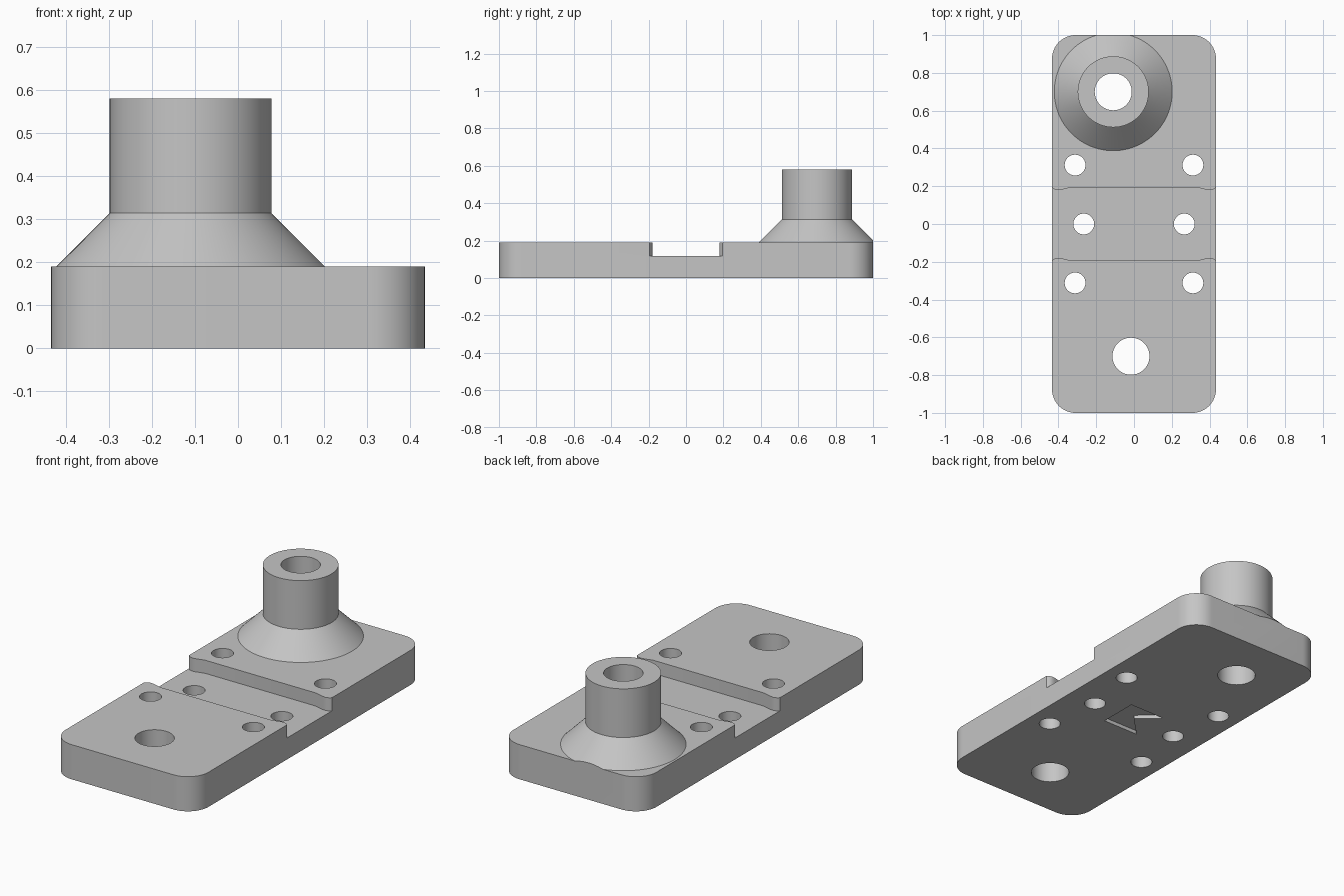
import bpy, bmesh, math

if "Cube" in bpy.data.objects:
    bpy.data.objects.remove(bpy.data.objects["Cube"])

TOP = 0.19            # plate thickness
FLOOR = 0.118         # channel floor height
HALF_W = 0.434
CORNER = 0.125
BOSS = (-0.11, 0.70)

grey = bpy.data.materials.new("plain grey")
grey.use_nodes = True
colour = (0.56, 0.56, 0.56, 1)
grey.diffuse_color = colour
grey.node_tree.nodes["Principled BSDF"].inputs["Base Color"].default_value = colour


def finish(name, bm):
    bmesh.ops.recalc_face_normals(bm, faces=bm.faces)
    mesh = bpy.data.meshes.new(name)
    bm.to_mesh(mesh)
    bm.free()
    mesh.materials.append(grey)
    obj = bpy.data.objects.new(name, mesh)
    bpy.context.collection.objects.link(obj)
    return obj


def prism(name, outline, z0, z1):
    bm = bmesh.new()
    face = bm.faces.new([bm.verts.new((x, y, z0)) for x, y in outline])
    new = bmesh.ops.extrude_face_region(bm, geom=[face])["geom"]
    verts = [v for v in new if isinstance(v, bmesh.types.BMVert)]
    bmesh.ops.translate(bm, verts=verts, vec=(0, 0, z1 - z0))
    return finish(name, bm)


def circle(x, y, r, n=64):
    return [(x + r * math.cos(math.tau * i / n), y + r * math.sin(math.tau * i / n))
            for i in range(n)]


def lathe(name, centre, profile, n=96):
    bm = bmesh.new()
    rings = [[bm.verts.new((x, y, z)) for x, y in circle(*centre, r, n)]
             for r, z in profile]
    for a, b in zip(rings, rings[1:]):
        for i in range(n):
            j = (i + 1) % n
            bm.faces.new((a[i], a[j], b[j], b[i]))
    bm.faces.new(rings[0])
    bm.faces.new(rings[-1])
    return finish(name, bm)


def combine(target, tool, operation):
    mod = target.modifiers.new("combine", "BOOLEAN")
    mod.operation = operation
    mod.solver = "EXACT"
    mod.object = tool
    bpy.context.view_layer.objects.active = target
    bpy.ops.object.modifier_apply(modifier=mod.name)
    bpy.data.objects.remove(tool)


# Slab with the flared boss standing on it
plate = prism("mounting_plate", [(-2, -2), (2, -2), (2, 2), (-2, 2)], 0, TOP)
boss = lathe("boss", BOSS, [(0.312, 0.08), (0.312, TOP), (0.188, 0.314), (0.188, 0.581)])
combine(plate, boss, "UNION")

# Trim both to the rounded plate outline
outline = []
for k, (sx, sy) in enumerate([(1, 1), (-1, 1), (-1, -1), (1, -1)]):
    for i in range(17):
        a = math.pi / 2 * (k + i / 16)
        outline.append((sx * (HALF_W - CORNER) + CORNER * math.cos(a),
                        sy * (1 - CORNER) + CORNER * math.sin(a)))
combine(plate, prism("outline_cutter", outline, -1, 2), "INTERSECT")

# Cross channel with a small detent bump at each end of both walls
wall = [(0.6, 0.194), (0.434, 0.194), (0.422, 0.184), (0.405, 0.179),
        (0.385, 0.181), (0.335, 0.194)]
half = wall + [(-x, y) for x, y in reversed(wall)]
channel = half + [(-x, -y) for x, y in half]
combine(plate, prism("channel_cutter", channel, FLOOR, 1), "DIFFERENCE")

# Bolt holes and the two large bores
holes = [(sx * 0.312, sy * 0.312, 0.055) for sx in (-1, 1) for sy in (-1, 1)]
holes += [(sx * 0.266, 0, 0.055) for sx in (-1, 1)]
holes += [(*BOSS, 0.098), (-0.016, -0.70, 0.098)]
for hole in holes:
    combine(plate, prism("hole_cutter", circle(*hole), -1, 2), "DIFFERENCE")

# Shallow notched recess underneath
notched = [(0.112, 0.112), (-0.105, 0.112), (0.01, 0.01), (-0.105, -0.105), (0.112, -0.105)]
combine(plate, prism("recess_cutter", notched, -0.1, 0.02), "DIFFERENCE")

bpy.ops.object.select_all(action="DESELECT")
plate.select_set(True)
bpy.context.view_layer.objects.active = plate
bpy.ops.object.shade_smooth_by_angle(angle=math.radians(25))
